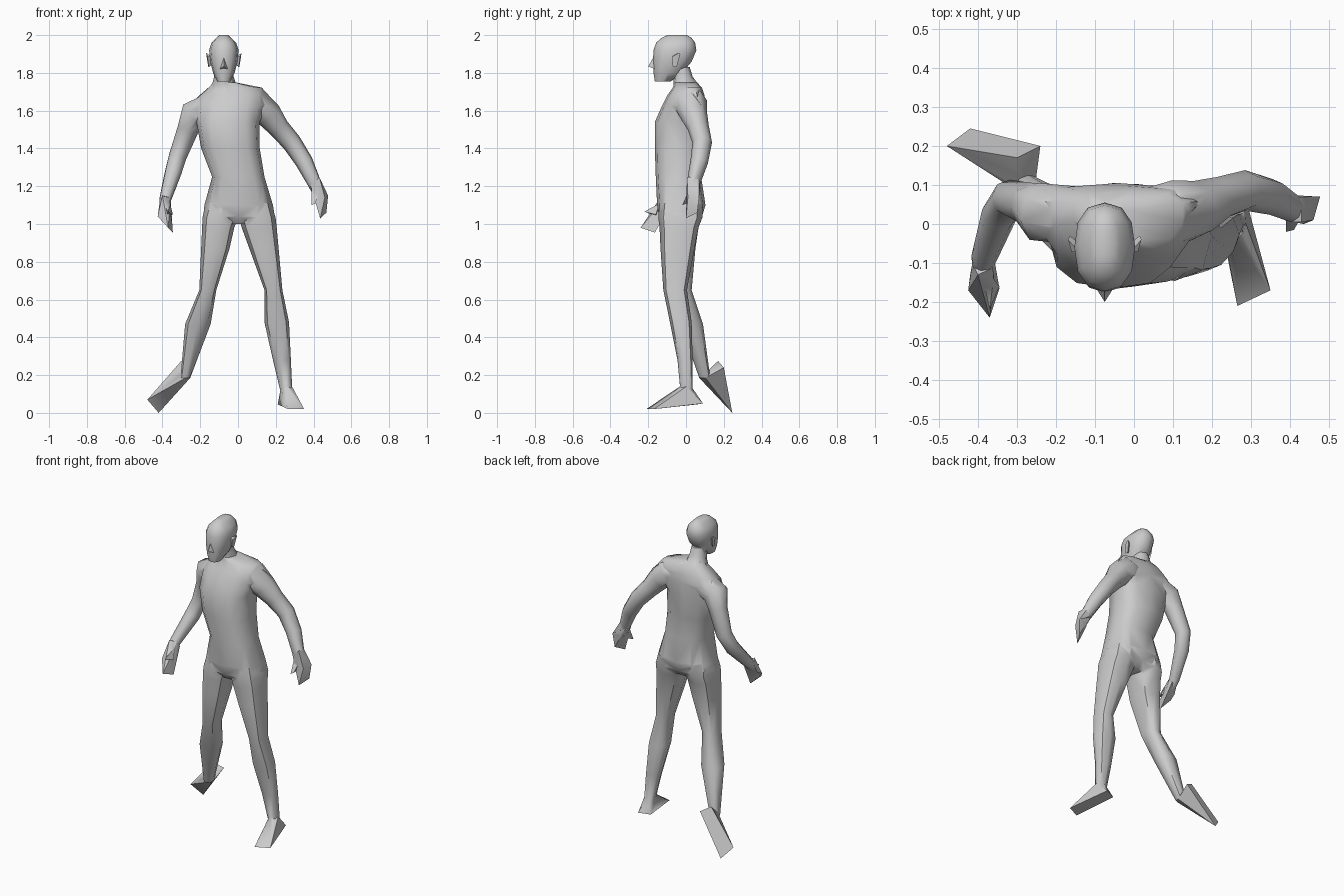
import bpy, bmesh, math
from mathutils import Vector

if "Cube" in bpy.data.objects:
    bpy.data.objects.remove(bpy.data.objects["Cube"])


def finish(name, bm, angle):
    bmesh.ops.recalc_face_normals(bm, faces=bm.faces[:])
    me = bpy.data.meshes.new(name)
    bm.to_mesh(me)
    bm.free()
    ob = bpy.data.objects.new(name, me)
    bpy.context.collection.objects.link(ob)
    smooth(ob, angle)
    return ob


def smooth(ob, angle):
    bpy.ops.object.select_all(action='DESELECT')
    ob.select_set(True)
    bpy.context.view_layer.objects.active = ob
    bpy.ops.object.shade_smooth_by_angle(angle=math.radians(angle))


def skin(name, rings):
    bm = bmesh.new()
    loops = [[bm.verts.new(p) for p in r] for r in rings]
    for a, b in zip(loops, loops[1:]):
        for i in range(len(a)):
            j = (i + 1) % len(a)
            bm.faces.new((a[i], a[j], b[j], b[i]))
    bm.faces.new(loops[0])
    bm.faces.new(loops[-1])
    bmesh.ops.triangulate(bm, faces=bm.faces[:])
    return finish(name, bm, 50)


def loft(name, sections, n=8, power=1.0):
    """Level rounded rings (xmin, xmax, ymin, ymax, z, optional front taper)."""
    def bend(v):
        return math.copysign(abs(v) ** power, v) if abs(v) > 1e-6 else 0
    angs = [2 * math.pi * i / n for i in range(n)]
    rings = []
    for x0, x1, y0, y1, z, *taper in sections:
        k = taper[0] if taper else 0
        rings.append([((x0 + x1) / 2 + (x1 - x0) / 2 * bend(math.cos(a))
                       * (1 + k * math.sin(a)),
                       (y0 + y1) / 2 + (y1 - y0) / 2 * bend(math.sin(a)), z)
                      for a in angs])
    return skin(name, rings)


def tube(name, path, n=8):
    """Rings square to a path of (x, y, z, radius)."""
    pts = [Vector(p[:3]) for p in path]
    rings = []
    for i, p in enumerate(pts):
        t = (pts[min(i + 1, len(pts) - 1)] - pts[max(i - 1, 0)]).normalized()
        u = t.cross(Vector((1, 0, 0.3))).normalized()
        v = t.cross(u)
        r = path[i][3]
        rings.append([p + r * (math.cos(a) * u + math.sin(a) * v)
                      for a in (2 * math.pi * k / n for k in range(n))])
    return skin(name, rings)


def hull(name, points):
    bm = bmesh.new()
    for p in points:
        bm.verts.new(p)
    bmesh.ops.convex_hull(bm, input=bm.verts[:])
    loose = [v for v in bm.verts if not v.link_faces]
    bmesh.ops.delete(bm, geom=loose, context='VERTS')
    return finish(name, bm, 40)


# Torso from neck base to crotch
body = loft("body", [
    (-.125, -.01, -.06, .06, 1.75), (-.155, .125, -.07, .085, 1.722, .25),
    (-.20, .155, -.10, .098, 1.68, .3), (-.245, .165, -.125, .105, 1.63, .3),
    (-.22, .115, -.165, .105, 1.54, .06), (-.195, .115, -.165, .10, 1.40),
    (-.137, .14, -.16, .08, 1.25), (-.178, .185, -.153, .103, 1.10),
    (-.184, .195, -.143, .085, 1.04), (-.13, .145, -.11, .05, 1.0)],
    n=12, power=.75)

# Head and neck
head = loft("head", [
    (-.11, -.04, -.165, -.08, 1.755), (-.132, -.018, -.172, -.02, 1.80),
    (-.147, -.003, -.175, .03, 1.86), (-.153, .003, -.172, .055, 1.92),
    (-.14, -.01, -.158, .048, 1.96), (-.115, -.035, -.13, .03, 1.985),
    (-.1, -.05, -.1, .005, 2.0)], n=12, power=.85)
neck = loft("neck", [
    (-.12, -.03, -.09, .02, 1.83), (-.127, -.023, -.07, .035, 1.78),
    (-.135, -.012, -.065, .062, 1.745), (-.15, .01, -.07, .08, 1.71)])

# Standing leg and trailing leg
left_leg = loft("left_leg", [
    (.02, .175, -.14, .09, 1.11), (.005, .199, -.147, .087, 1.035),
    (.02, .205, -.14, .066, .98),
    (.06, .215, -.135, .045, .87), (.14, .235, -.12, .005, .65),
    (.14, .27, -.085, .03, .48), (.185, .28, -.045, .035, .28),
    (.225, .288, -.03, .035, .11)], power=.8)
right_leg = loft("right_leg", [
    (-.168, -.015, -.14, .09, 1.11), (-.188, .002, -.147, .087, 1.035),
    (-.19, -.02, -.14, .066, .98),
    (-.195, -.045, -.135, .05, .87), (-.205, -.115, -.1, .03, .65),
    (-.28, -.145, -.03, .09, .47), (-.305, -.25, .07, .13, .185)], power=.8)

# Wedge feet
left_foot = hull("left_foot", [
    (.265, -.21, .02), (.35, -.17, .02), (.21, .06, .045), (.28, .09, .05),
    (.225, 0, .13), (.255, -.032, .14), (.288, 0, .14), (.255, .036, .13)])
right_foot = hull("right_foot", [
    (-.48, .20, .07), (-.42, .245, 0), (-.30, .17, .275), (-.24, .2, .24),
    (-.305, .1, .2), (-.278, .07, .185), (-.25, .1, .18)])

# Arms
left_arm = tube("left_arm", [
    (.02, .02, 1.645, .07), (.10, .025, 1.637, .088), (.16, .04, 1.58, .073),
    (.215, .065, 1.51, .057), (.285, .086, 1.43, .052), (.35, .07, 1.33, .047),
    (.405, .04, 1.215, .036), (.43, .04, 1.15, .03)])
right_arm = tube("right_arm", [
    (-.13, .02, 1.625, .075), (-.235, .03, 1.58, .08), (-.265, .05, 1.5, .057),
    (-.32, .067, 1.355, .047), (-.345, .025, 1.265, .046),
    (-.385, -.09, 1.13, .033), (-.39, -.13, 1.08, .024)])

# Mitten hands with thumbs
left_hand = hull("left_hand", [
    (.385, .01, 1.20), (.43, .005, 1.25), (.43, .07, 1.24), (.39, .075, 1.20),
    (.477, .07, 1.15), (.46, .01, 1.14), (.435, 0, 1.03), (.468, .06, 1.06)])
left_thumb = hull("left_thumb", [
    (.39, -.02, 1.1), (.41, -.015, 1.11), (.39, .02, 1.19), (.43, .02, 1.18),
    (.42, .03, 1.12)])
right_hand = hull("right_hand", [
    (-.415, -.1, 1.12), (-.36, -.08, 1.1), (-.355, -.11, 1.14),
    (-.4, -.13, 1.15), (-.425, -.17, 1.04), (-.42, -.13, 1.06),
    (-.37, -.24, .98), (-.345, -.165, .955)])
right_thumb = hull("right_thumb", [
    (-.37, -.22, 1.065), (-.36, -.14, 1.11), (-.39, -.13, 1.1),
    (-.345, -.16, 1.05), (-.38, -.15, 1.04)])

# Fuse everything into one skin and clean the seams
for part in (neck, head, left_leg, right_leg, left_foot, right_foot, left_arm,
             right_arm, left_hand, left_thumb, right_hand, right_thumb):
    mod = body.modifiers.new("fuse", 'BOOLEAN')
    mod.operation, mod.solver, mod.object = 'UNION', 'EXACT', part
    bpy.ops.object.select_all(action='DESELECT')
    bpy.context.view_layer.objects.active = body
    bpy.ops.object.modifier_apply(modifier=mod.name)
    bpy.data.objects.remove(part)
bm = bmesh.new()
bm.from_mesh(body.data)
bmesh.ops.triangulate(bm, faces=bm.faces[:])
bmesh.ops.remove_doubles(bm, verts=bm.verts[:], dist=.009)
bmesh.ops.recalc_face_normals(bm, faces=bm.faces[:])
bm.to_mesh(body.data)
bm.free()
smooth(body, 60)

# Nose and ears
hull("nose", [(-.075, -.168, 1.89), (-.075, -.2, 1.835),
              (-.097, -.165, 1.82), (-.053, -.165, 1.82)])
for side, label in ((-1, "right_ear"), (1, "left_ear")):
    hull(label, [(-.075 + side * x, y, z) for x, y, z in (
        (.068, -.07, 1.89), (.094, -.04, 1.905), (.09, -.03, 1.9),
        (.085, -.072, 1.885), (.08, -.07, 1.835), (.082, -.05, 1.83),
        (.066, -.06, 1.84), (.07, -.045, 1.89))])
